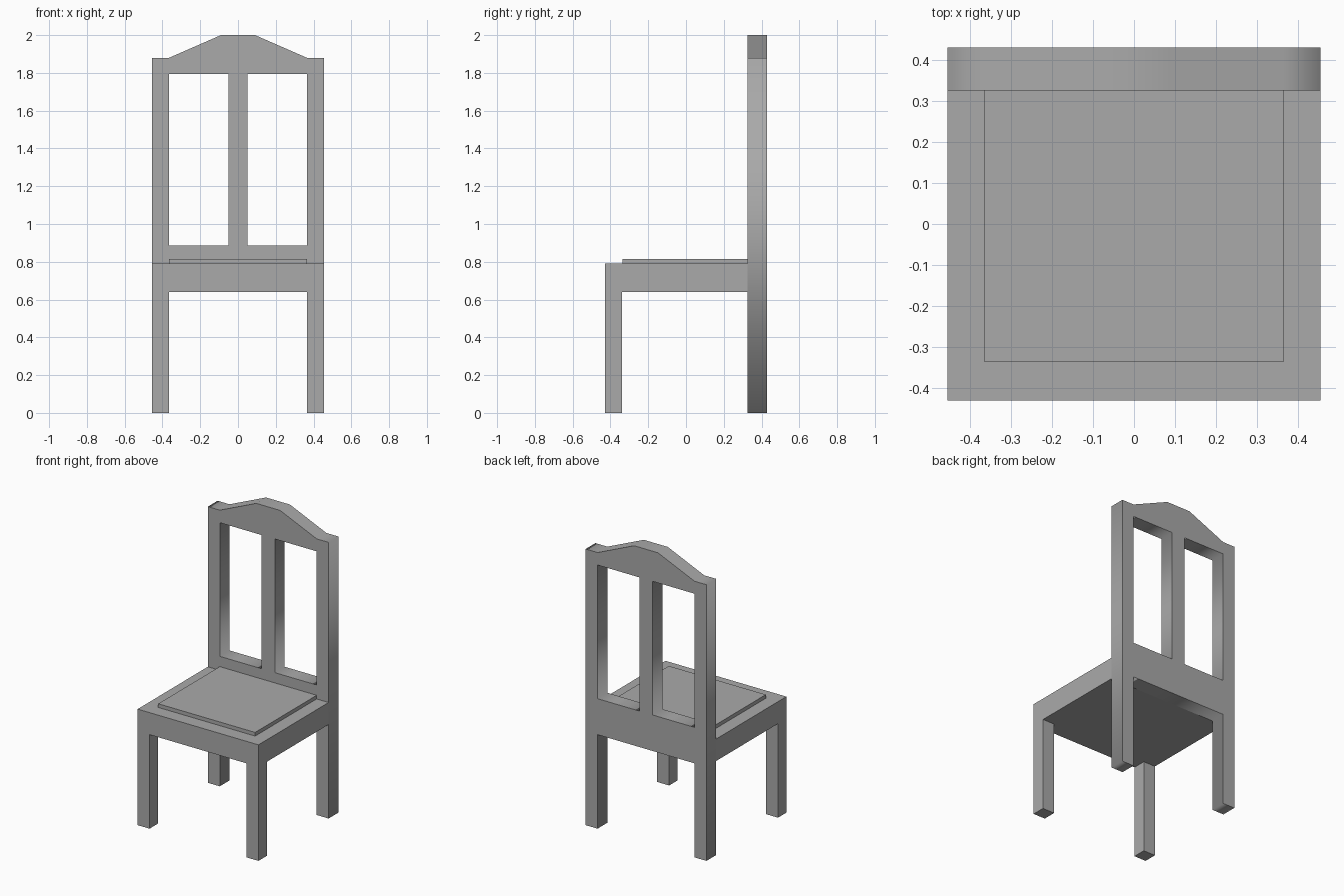
import bpy
import math

cube = bpy.data.objects.get("Cube")
if cube:
    bpy.data.objects.remove(cube, do_unlink=True)

grey = bpy.data.materials.new("plain grey")
grey.use_nodes = True
colour = (0.4, 0.4, 0.4, 1)
grey.diffuse_color = colour
grey.node_tree.nodes["Principled BSDF"].inputs["Base Color"].default_value = colour

HALF_W, INNER = 0.455, 0.365        # outer and inner edges of the legs
FRONT, BACK_FACE, BACK = -0.43, 0.325, 0.43
SEAT_LOW, SEAT_TOP = 0.64, 0.79


def box(name, low, high):
    """Axis-aligned box between two corners."""
    size = [h - l for l, h in zip(low, high)]
    centre = [(h + l) / 2 for l, h in zip(low, high)]
    bpy.ops.mesh.primitive_cube_add(size=1)
    obj = bpy.context.object
    obj.name = name
    obj.data.name = name
    for v in obj.data.vertices:
        v.co = [c * s for c, s in zip(v.co, size)]
    obj.location = centre
    obj.data.materials.append(grey)
    return obj


def plate(name, outlines, y_low, y_high):
    """Extruded x-z profile; outlines inside the first one become holes."""
    curve = bpy.data.curves.new(name, "CURVE")
    curve.dimensions = "2D"
    curve.fill_mode = "BOTH"
    curve.extrude = (y_high - y_low) / 2
    for outline in outlines:
        spline = curve.splines.new("POLY")
        spline.points.add(len(outline) - 1)
        for point, (x, z) in zip(spline.points, outline):
            point.co = (x, z, 0, 1)
        spline.use_cyclic_u = True
    obj = bpy.data.objects.new(name, curve)
    bpy.context.collection.objects.link(obj)
    obj.rotation_euler.x = math.pi / 2
    obj.location.y = (y_low + y_high) / 2
    curve.materials.append(grey)
    bpy.ops.object.select_all(action="DESELECT")
    obj.select_set(True)
    bpy.context.view_layer.objects.active = obj
    bpy.ops.object.convert(target="MESH")
    bpy.context.object.name = name


# Back frame: rear legs, rails and arched crest in one profile
half = [(INNER, SEAT_LOW), (INNER, 0), (HALF_W, 0), (HALF_W, 1.88),
        (INNER, 1.88), (0.09, 2.0)]
outline = half + [(-x, z) for x, z in reversed(half)]

# Two openings either side of the centre slat
openings = [[(s * x, z) for x, z in
             ((0.05, 0.885), (INNER, 0.885), (INNER, 1.795), (0.05, 1.795))]
            for s in (-1, 1)]
plate("back_frame", [outline] + openings, BACK_FACE, BACK)

# Seat and raised pad
box("seat", (-HALF_W, FRONT, SEAT_LOW), (HALF_W, BACK_FACE, SEAT_TOP))
box("seat_pad", (-INNER, -0.337, SEAT_TOP), (INNER, BACK_FACE, 0.815))

# Front legs
box("front_leg_left", (INNER, FRONT, 0), (HALF_W, -0.34, SEAT_LOW))
box("front_leg_right", (-HALF_W, FRONT, 0), (-INNER, -0.34, SEAT_LOW))
